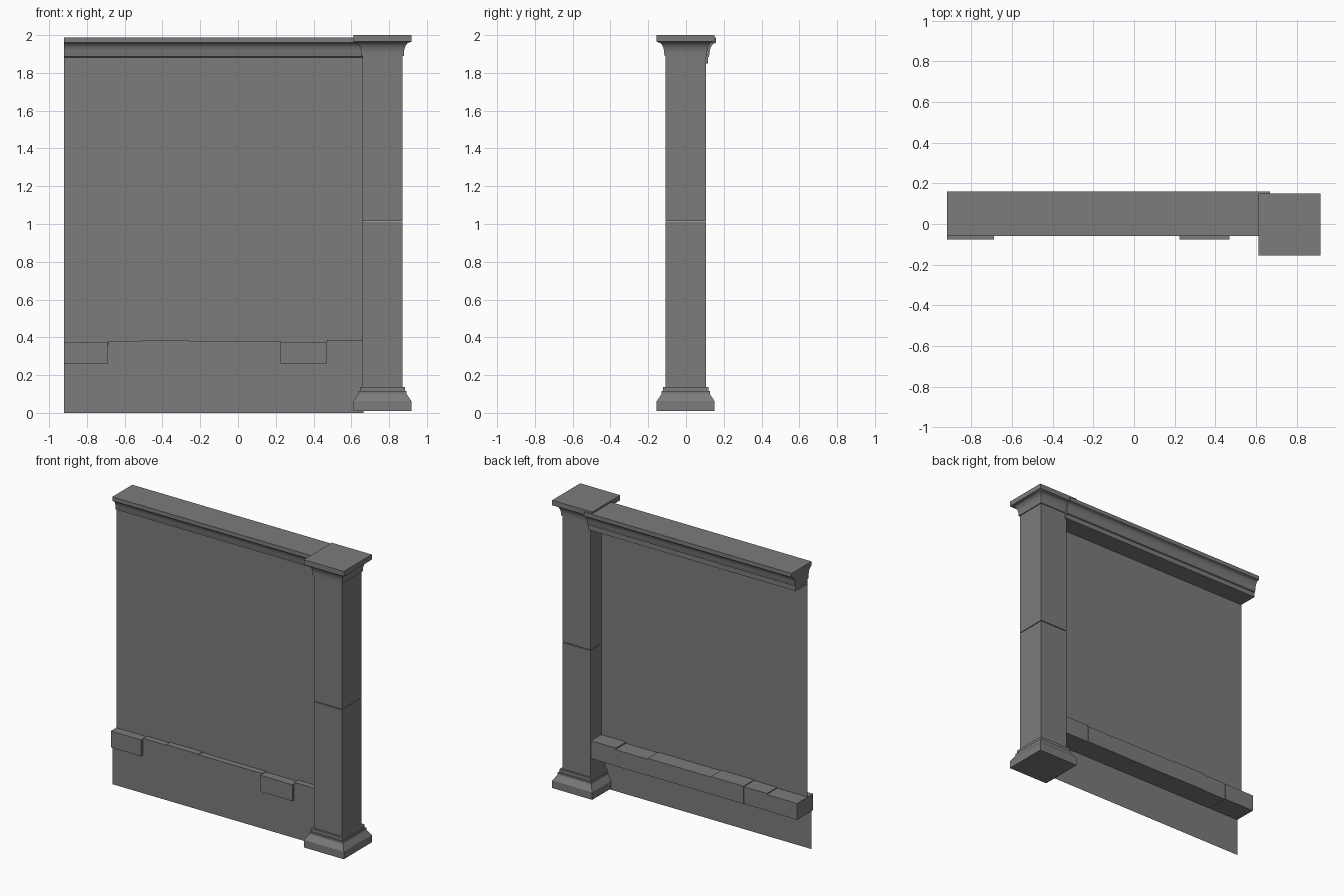
import bpy
import bmesh
from math import sin, cos, pi, radians

cube = bpy.data.objects.get("Cube")
if cube:
    bpy.data.objects.remove(cube, do_unlink=True)

stone = bpy.data.materials.new("grey_stone")
stone.use_nodes = True
GREY = (0.2, 0.2, 0.2, 1)
stone.diffuse_color = GREY
bsdf = stone.node_tree.nodes["Principled BSDF"]
bsdf.inputs["Base Color"].default_value = GREY
bsdf.inputs["Roughness"].default_value = 0.8


def finish(name, bm, smooth=False, closed=True):
    if closed:
        bmesh.ops.recalc_face_normals(bm, faces=bm.faces)
    mesh = bpy.data.meshes.new(name)
    bm.to_mesh(mesh)
    bm.free()
    mesh.materials.append(stone)
    obj = bpy.data.objects.new(name, mesh)
    bpy.context.collection.objects.link(obj)
    if smooth:
        bpy.ops.object.select_all(action='DESELECT')
        obj.select_set(True)
        bpy.context.view_layer.objects.active = obj
        bpy.ops.object.shade_smooth_by_angle(angle=radians(30))
    return obj


def loft(name, rings, smooth=False):
    """Skin a stack of equal point rings and cap both ends."""
    bm = bmesh.new()
    loops = [[bm.verts.new(p) for p in ring] for ring in rings]
    for a, b in zip(loops, loops[1:]):
        n = len(a)
        for i in range(n):
            j = (i + 1) % n
            bm.faces.new((a[i], a[j], b[j], b[i]))
    bm.faces.new(loops[0][::-1])
    bm.faces.new(loops[-1])
    return finish(name, bm, smooth)


def tiers(name, profile, smooth=False):
    """Square column part from (half width, height) pairs."""
    cx, cy = 0.765, -0.002
    rings = [[(cx + sx * h, cy + sy * h, z)
              for sx, sy in ((-1, -1), (1, -1), (1, 1), (-1, 1))]
             for h, z in profile]
    return loft(name, rings, smooth)


def cove(r0, z0, r1, z1, steps=8):
    """Concave quarter curve, upright at the bottom and flaring at the top."""
    return [(r0 + (r1 - r0) * (1 - cos(t)), z0 + (z1 - z0) * sin(t))
            for t in (i * pi / 2 / steps for i in range(steps + 1))]


def panel(name, x0, x1, y, z0, z1):
    bm = bmesh.new()
    bm.faces.new([bm.verts.new(p) for p in
                  ((x0, y, z0), (x1, y, z0), (x1, y, z1), (x0, y, z1))])
    return finish(name, bm, closed=False)


LEFT, RIGHT = -0.92, 0.665

# Column: stepped base, two shaft sections with a fine joint, flared capital
tiers("column_base", [(0.153, 0.01), (0.153, 0.062), (0.128, 0.1), (0.128, 0.115),
                      (0.12, 0.115), (0.12, 0.138), (0.107, 0.138)])
tiers("lower_shaft", [(0.107, 0.12), (0.107, 1.012)])
tiers("upper_shaft", [(0.107, 1.017), (0.107, 1.92)])
tiers("column_capital", [(0.107, 1.89), (0.113, 1.89)]
      + cove(0.113, 1.9, 0.146, 1.962)
      + [(0.153, 1.965), (0.153, 2.0)], smooth=True)

# Thin wall panels
panel("upper_wall", LEFT, RIGHT, -0.016, 0.32, 1.9)
panel("lower_wall", LEFT, RIGHT, -0.057, 0.0, 0.36)

# Cornice: one half profile mirrored about its centre line, then extruded
half = [(0.066, 1.85), (0.066, 1.882), (0.073, 1.886), (0.073, 1.895)] \
    + cove(0.075, 1.9, 0.104, 1.957) + [(0.109, 1.96), (0.109, 1.988)]
outline = [(0.05 - w, z) for w, z in half] + [(0.05 + w, z) for w, z in reversed(half)]
loft("cornice", [[(x, y, z) for y, z in outline] for x in (LEFT, 0.67)], smooth=True)

# Course of stone blocks: left edge, right edge, front, back, top
blocks = [(LEFT, -0.688, -0.076, 0.1, 0.375), (-0.686, -0.51, -0.058, 0.096, 0.38),
          (-0.51, -0.26, -0.06, 0.1, 0.385), (-0.26, 0.225, -0.058, 0.098, 0.38),
          (0.225, 0.47, -0.076, 0.1, 0.375), (0.47, RIGHT, -0.058, 0.096, 0.385)]
for x0, x1, y0, y1, top in blocks:
    loft("stone_block", [[(x0, y0, z), (x1, y0, z), (x1, y1, z), (x0, y1, z)]
                         for z in (0.262, top)])
